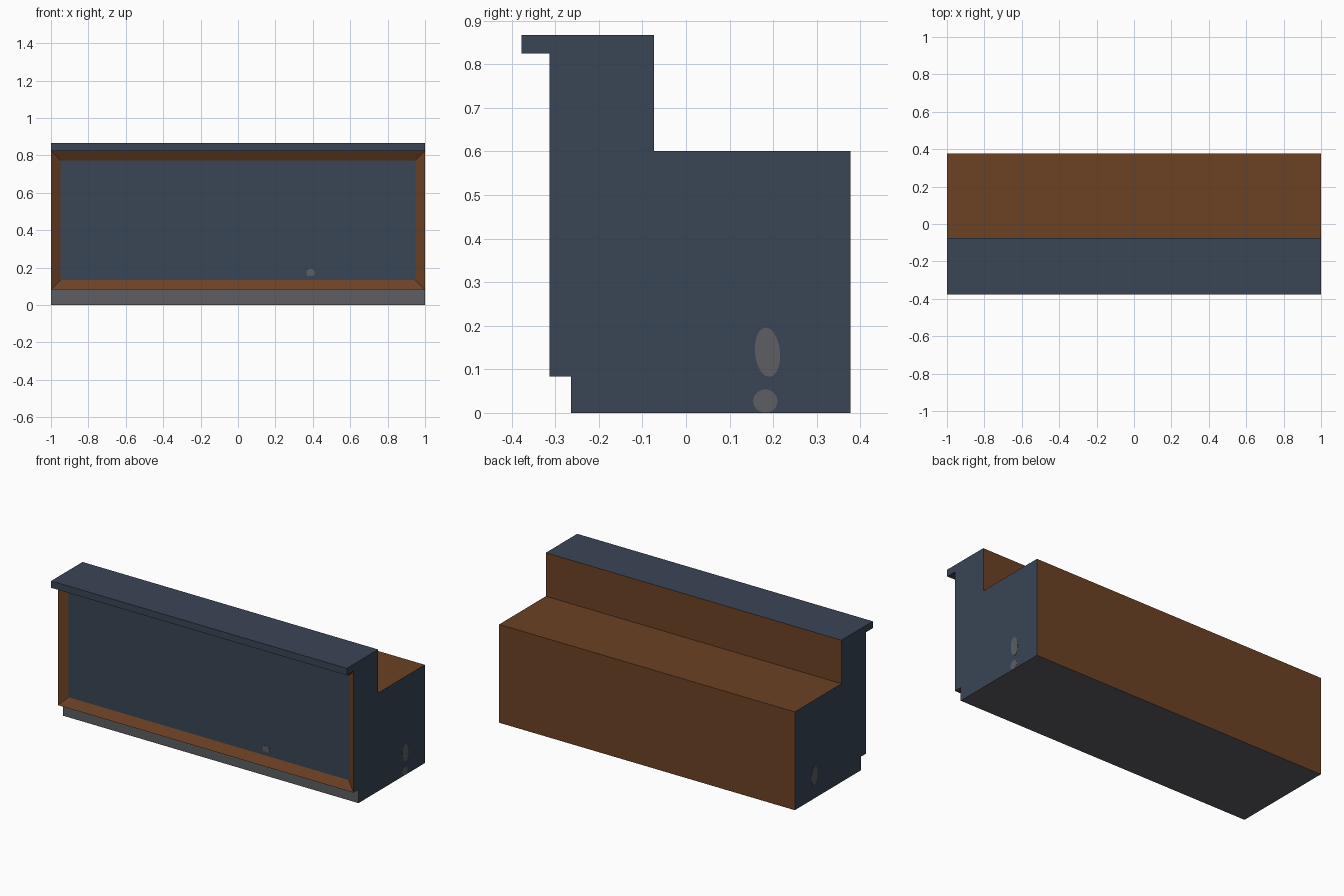
import bpy, bmesh, math

if "Cube" in bpy.data.objects:
    bpy.data.objects.remove(bpy.data.objects["Cube"])


def material(name, rgb):
    m = bpy.data.materials.new(name)
    m.diffuse_color = (*rgb, 1)
    m.use_nodes = True
    m.node_tree.nodes["Principled BSDF"].inputs["Base Color"].default_value = m.diffuse_color
    return m


blue = material("slate blue", (0.041, 0.060, 0.089))
brown = material("wood brown", (0.150, 0.054, 0.0185))
grey = material("scuff grey", (0.109, 0.112, 0.122))


def make_object(name, bm, mats):
    me = bpy.data.meshes.new(name)
    bm.to_mesh(me)
    bm.free()
    for m in mats:
        me.materials.append(m)
    ob = bpy.data.objects.new(name, me)
    bpy.context.collection.objects.link(ob)
    return ob


# Counter body: side profile (y, z) extruded along x
profile = [(-0.264, 0), (0.377, 0), (0.377, 0.601), (-0.074, 0.601),
           (-0.074, 0.867), (-0.377, 0.867), (-0.377, 0.825),
           (-0.313, 0.825), (-0.313, 0.083), (-0.264, 0.083)]
bm = bmesh.new()
end = bm.faces.new([bm.verts.new((-1, y, z)) for y, z in profile])
ext = bmesh.ops.extrude_face_region(bm, geom=[end])
for v in ext["geom"]:
    if isinstance(v, bmesh.types.BMVert):
        v.co.x = 1
bmesh.ops.recalc_face_normals(bm, faces=bm.faces[:])
bm.normal_update()

# Colours: blue ends, worktop and front panel, grey plinth, brown elsewhere
front = None
for f in bm.faces:
    c = f.calc_center_median()
    is_front = f.normal.y < -0.9 and 0.2 < c.z < 0.8
    if is_front:
        front = f
    if abs(f.normal.x) > 0.9 or c.z > 0.8 or is_front:
        f.material_index = 0
    elif c.z < 0.06:
        f.material_index = 2
    else:
        f.material_index = 1

# Mitred sloping frame around the recessed front panel
ring = bmesh.ops.inset_individual(bm, faces=[front], thickness=0.072, depth=-0.03)
for f in ring["faces"]:
    if f != front:
        f.material_index = 1
make_object("counter_body", bm, [blue, brown, grey])


# Scuff marks: thin rounded plates, outline in the plane of the given axis
def scuff(name, axis, pos, a_mid, a_rad, z_mid, z_rad, z_min, thick, lean=0.0):
    bm = bmesh.new()
    vs = []
    for i in range(20):
        t = math.tau * i / 20
        z = max(z_mid + z_rad * math.sin(t), z_min)
        a = a_mid + a_rad * math.cos(t) - lean * math.sin(t)
        vs.append(bm.verts.new((pos, a, z) if axis == "x" else (a, pos, z)))
    bmesh.ops.remove_doubles(bm, verts=vs, dist=0.0005)
    f = bm.faces[0] if bm.faces else bm.faces.new([v for v in vs if v.is_valid])
    ext = bmesh.ops.extrude_face_region(bm, geom=[f])
    for v in ext["geom"]:
        if isinstance(v, bmesh.types.BMVert):
            if axis == "x":
                v.co.x += thick
            else:
                v.co.y += thick
    bmesh.ops.recalc_face_normals(bm, faces=bm.faces[:])
    make_object(name, bm, [grey])


for side, s in (("right", 1), ("left", -1)):
    scuff(side + "_sole_scuff", "x", s * 0.9995, 0.187, 0.029, 0.139, 0.057, 0.083, s * 0.0015, 0.004)
scuff("right_heel_scuff", "x", 0.9995, 0.182, 0.028, 0.027, 0.027, 0.001, 0.0015)
scuff("front_scuff", "y", -0.2825, 0.388, 0.023, 0.172, 0.022, 0.156, -0.0015)
